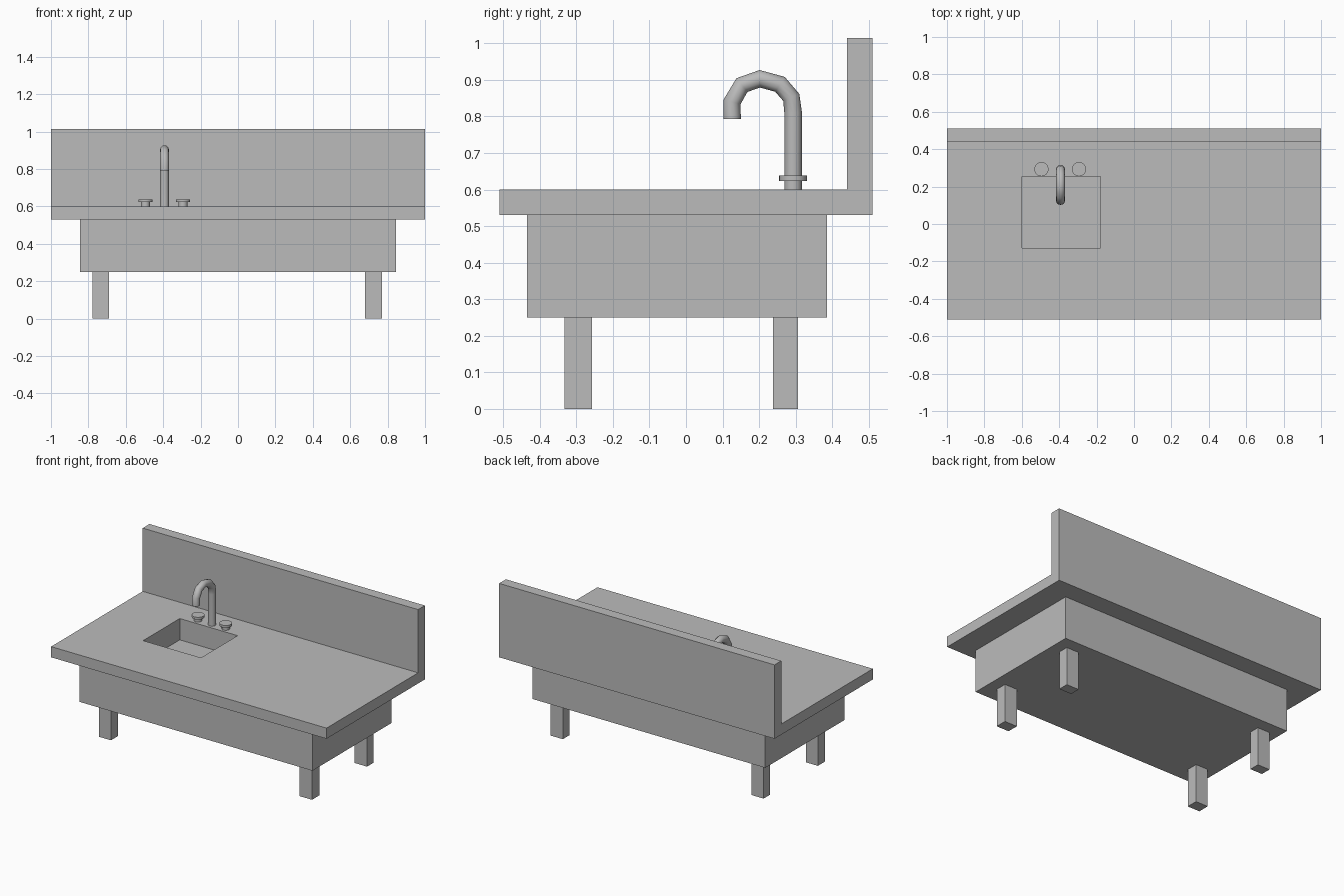
import bpy
import bmesh
from mathutils import Matrix, Vector

if "Cube" in bpy.data.objects:
    bpy.data.objects.remove(bpy.data.objects["Cube"], do_unlink=True)

grey = bpy.data.materials.new("plain_grey")
grey.use_nodes = True
grey.diffuse_color = (0.5, 0.5, 0.5, 1)
grey.node_tree.nodes["Principled BSDF"].inputs["Base Color"].default_value = (0.5, 0.5, 0.5, 1)


def finish(name, bm):
    """Turn a bmesh into a named grey object."""
    bmesh.ops.recalc_face_normals(bm, faces=bm.faces)
    mesh = bpy.data.meshes.new(name)
    bm.to_mesh(mesh)
    bm.free()
    mesh.materials.append(grey)
    obj = bpy.data.objects.new(name, mesh)
    bpy.context.collection.objects.link(obj)
    return obj


def select(obj):
    bpy.ops.object.select_all(action="DESELECT")
    obj.select_set(True)
    bpy.context.view_layer.objects.active = obj


def smooth(obj, angle=0.8):
    select(obj)
    bpy.ops.object.shade_smooth_by_angle(angle=angle)


def box(name, low, high):
    low, high = Vector(low), Vector(high)
    bm = bmesh.new()
    place = Matrix.Translation((low + high) / 2) @ Matrix.Diagonal((*(high - low), 1))
    bmesh.ops.create_cube(bm, size=1, matrix=place)
    return finish(name, bm)


# Countertop and splashback: one L-shaped side profile, extruded across
profile = [(-0.51, 0.53), (0.51, 0.53), (0.51, 1.015),
           (0.44, 1.015), (0.44, 0.6), (-0.51, 0.6)]
bm = bmesh.new()
side = bm.faces.new([bm.verts.new((-1, y, z)) for y, z in profile])
swept = bmesh.ops.extrude_face_region(bm, geom=[side])["geom"]
bmesh.ops.translate(bm, vec=(2, 0, 0),
                    verts=[v for v in swept if isinstance(v, bmesh.types.BMVert)])
countertop = finish("countertop_and_splashback", bm)

# Cabinet under the counter
cabinet = box("cabinet", (-0.845, -0.435, 0.25), (0.845, 0.385, 0.53))

# Sink basin cut through the counter into the cabinet
cutter = box("basin_cutter", (-0.6, -0.127, 0.46), (-0.18, 0.253, 0.7))
cutter.hide_render = True
for obj in (countertop, cabinet):
    cut = obj.modifiers.new("basin", "BOOLEAN")
    cut.operation = "DIFFERENCE"
    cut.solver = "EXACT"
    cut.object = cutter
    select(obj)
    bpy.ops.object.modifier_apply(modifier=cut.name)
bpy.data.objects.remove(cutter, do_unlink=True)

# Four legs
for side_name, x0, x1 in (("right", -0.778, -0.69), ("left", 0.68, 0.77)):
    for end_name, y0, y1 in (("front", -0.332, -0.257), ("back", 0.238, 0.306)):
        box(f"{end_name}_{side_name}_leg", (x0, y0, 0), (x1, y1, 0.25))

# Gooseneck faucet: a round pipe along a bent path
path = [(0.293, 0.6), (0.293, 0.81), (0.288, 0.852), (0.257, 0.888), (0.202, 0.903),
        (0.153, 0.886), (0.126, 0.84), (0.126, 0.793)]
curve = bpy.data.curves.new("faucet_path", "CURVE")
curve.dimensions = "3D"
curve.bevel_depth = 0.024
curve.bevel_resolution = 4
curve.use_fill_caps = True
spline = curve.splines.new("POLY")
spline.points.add(len(path) - 1)
for point, (y, z) in zip(spline.points, path):
    point.co = (-0.393, y, z, 1)
curve.materials.append(grey)
faucet = bpy.data.objects.new("faucet", curve)
bpy.context.collection.objects.link(faucet)
select(faucet)
bpy.ops.object.convert(target="MESH")
smooth(bpy.context.view_layer.objects.active)

# Tap knobs: a wide disc on a short stem
for name, x in (("right_tap_knob", -0.495), ("left_tap_knob", -0.294)):
    bm = bmesh.new()
    for radius, z0, z1 in ((0.024, 0.6, 0.623), (0.038, 0.623, 0.638)):
        bmesh.ops.create_cone(bm, cap_ends=True, segments=24, radius1=radius, radius2=radius,
                              depth=z1 - z0,
                              matrix=Matrix.Translation((x, 0.293, (z0 + z1) / 2)))
    smooth(finish(name, bm))
